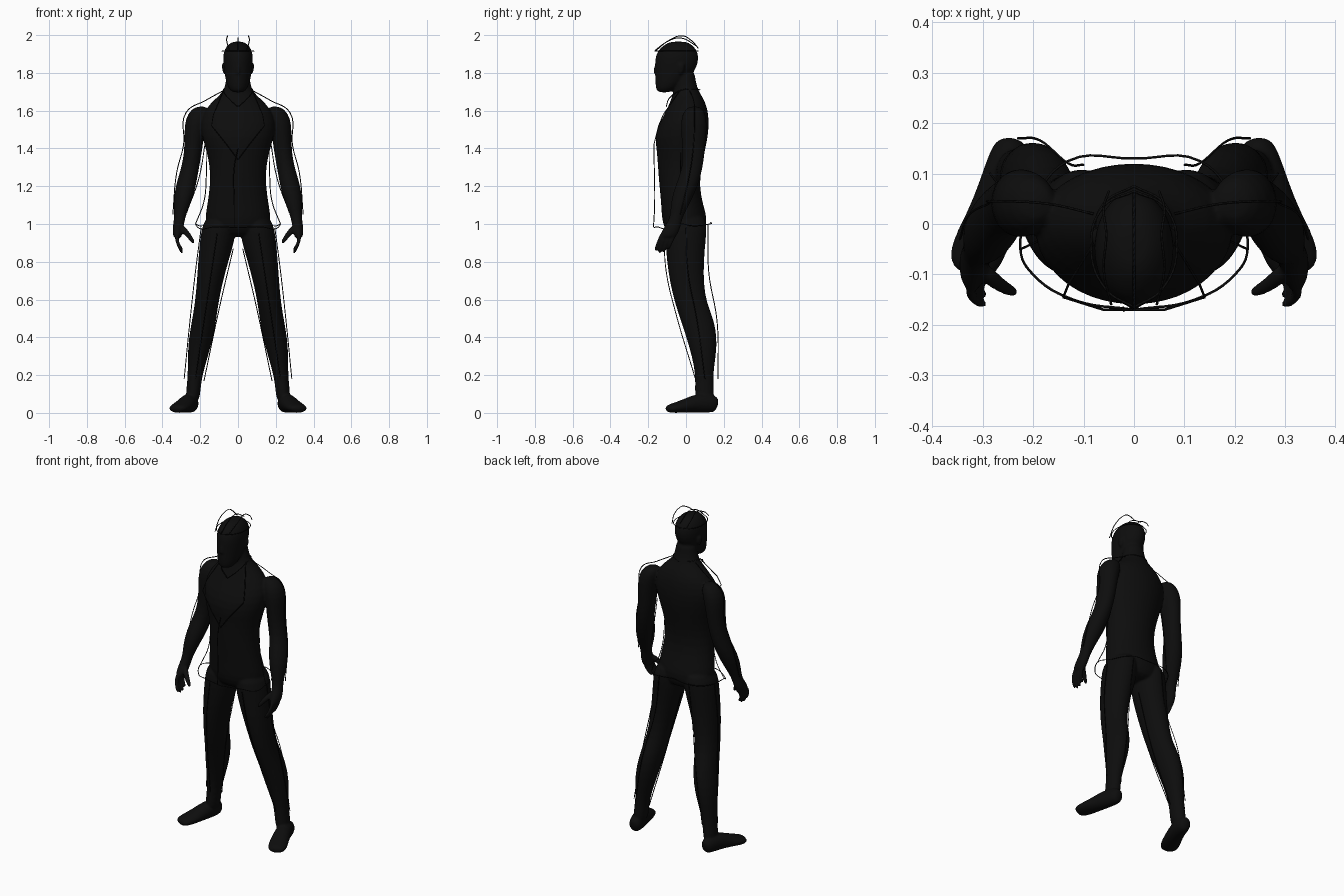
import bpy, bmesh, math
from mathutils import Vector

black = bpy.data.materials.new("black")
black.diffuse_color = (0.004, 0.004, 0.004, 1)


def loft(bm, secs, level=True, side=1, n=16):
    """Closed skin over elliptical sections (x, y, z, rx, ry); level = horizontal rings."""
    pts = [Vector(s[:3]) for s in secs]
    rings = []
    for i, s in enumerate(secs):
        ax, ay = Vector((1, 0, 0)), Vector((0, 1, 0))
        if not level:
            d = pts[min(i + 1, len(pts) - 1)] - pts[max(i - 1, 0)]
            q = d.to_track_quat('Z', 'Y')
            ax, ay = q @ ax, q @ ay
        ring = []
        for k in range(n):
            a = 2 * math.pi * k / n
            p = pts[i] + ax * s[3] * math.cos(a) + ay * s[4] * math.sin(a)
            ring.append(bm.verts.new((p.x * side, p.y, p.z)))
        rings.append(ring)
    for r, q in zip(rings, rings[1:]):
        for k in range(n):
            bm.faces.new((r[k], r[(k + 1) % n], q[(k + 1) % n], q[k]))
    bm.faces.new(rings[0])
    bm.faces.new(rings[-1])


def slab(z, rx, front, back):
    """Centred section given by its half width and front and back depth."""
    return (0, (front + back) / 2, z, rx, (back - front) / 2)


def span(z, x0, x1, y0, y1):
    """Off-centre section given by its extents."""
    return ((x0 + x1) / 2, (y0 + y1) / 2, z, (x1 - x0) / 2, (y1 - y0) / 2)


bm = bmesh.new()

# Torso and neck
loft(bm, [slab(0.93, .10, -.075, .08), slab(0.97, .165, -.115, .105),
          slab(1.03, .178, -.13, .115), slab(1.10, .165, -.132, .092),
          slab(1.20, .15, -.142, .072), slab(1.30, .15, -.15, .082),
          slab(1.38, .168, -.155, .10), slab(1.46, .192, -.168, .118),
          slab(1.54, .205, -.14, .124), slab(1.61, .175, -.10, .116),
          slab(1.66, .125, -.08, .096), slab(1.70, .078, -.066, .07),
          slab(1.75, .064, -.06, .05), slab(1.82, .06, -.06, .05)], n=20)

# Head with nose and ears
loft(bm, [slab(1.695, .03, -.15, -.085), slab(1.72, .054, -.162, -.04),
          slab(1.77, .068, -.164, .02), slab(1.83, .077, -.165, .06),
          slab(1.88, .081, -.165, .069), slab(1.92, .075, -.15, .06),
          slab(1.95, .054, -.115, .032), slab(1.967, .026, -.08, 0)], n=20)
loft(bm, [slab(1.79, .014, -.174, -.14), slab(1.81, .013, -.174, -.14),
          slab(1.86, .009, -.164, -.14)], n=8)

for side in (1, -1):
    loft(bm, [span(1.79, .06, .078, -.04, -.02), span(1.82, .065, .086, -.045, -.005),
              span(1.855, .065, .088, -.045, -.005)], side=side, n=8)
    # Arm from shoulder to palm
    loft(bm, [span(1.625, .16, .225, .01, .08), span(1.585, .15, .268, -.02, .105),
              span(1.53, .165, .284, -.03, .112), span(1.46, .18, .284, -.025, .108),
              span(1.38, .19, .286, -.02, .10), span(1.30, .205, .30, -.02, .09),
              span(1.22, .218, .327, -.05, .07), span(1.15, .235, .34, -.075, .042),
              span(1.08, .262, .34, -.083, .005), span(1.03, .28, .338, -.085, -.02),
              span(.98, .288, .348, -.12, -.028), span(.945, .296, .346, -.138, -.045),
              span(.925, .30, .34, -.135, -.055)], side=side)
    # Fingers and thumb
    for y, drop in ((-.125, .855), (-.105, .84), (-.083, .845), (-.06, .865)):
        loft(bm, [(.322, y, .95, .013, .013), (.325, y - .015, .915, .012, .012),
                  (.312, y - .03, .88, .011, .011), (.292, y - .036, drop, .009, .009)],
             level=False, side=side, n=8)
    loft(bm, [(.305, -.085, .99, .02, .02), (.275, -.115, .955, .017, .017),
              (.25, -.13, .925, .014, .014), (.232, -.138, .895, .01, .01)],
         level=False, side=side, n=8)
    # Leg from hip to ankle
    loft(bm, [span(1.06, .02, .15, -.08, .09), span(1.0, .012, .19, -.118, .115),
              span(.93, .01, .202, -.112, .108), span(.80, .05, .213, -.104, .096),
              span(.68, .083, .22, -.085, .096), span(.58, .102, .23, -.06, .112),
              span(.50, .113, .243, -.033, .148), span(.40, .13, .262, .0, .167),
              span(.30, .158, .268, .03, .16), span(.20, .188, .266, .05, .143),
              span(.12, .198, .275, .045, .15), span(.05, .205, .28, .05, .15)], side=side)
    # Foot
    loft(bm, [(.243, .17, .04, .026, .034), (.245, .14, .05, .042, .05),
              (.262, .07, .054, .047, .054), (.285, 0, .038, .052, .038),
              (.312, -.06, .026, .058, .027), (.33, -.105, .02, .042, .02)],
         level=False, side=side)

bmesh.ops.recalc_face_normals(bm, faces=bm.faces)
mesh = bpy.data.meshes.new("body")
bm.to_mesh(mesh)
bm.free()
body = bpy.data.objects.new("body", mesh)
bpy.context.collection.objects.link(body)
mesh.materials.append(black)
mesh.polygons.foreach_set("use_smooth", [True] * len(mesh.polygons))
body.modifiers.new("round", 'SUBSURF').levels = 1
fuse = body.modifiers.new("fuse", 'REMESH')
fuse.mode, fuse.voxel_size, fuse.use_smooth_shade = 'VOXEL', 0.006, True
soft = body.modifiers.new("soften", 'SMOOTH')
soft.factor, soft.iterations = 0.5, 4


def line(name, pts, mirror=True, smooth=True):
    """Thin wire through points, optionally repeated on the other side."""
    cu = bpy.data.curves.new(name, 'CURVE')
    cu.dimensions, cu.bevel_depth, cu.bevel_resolution, cu.resolution_u = '3D', 0.0025, 0, 6
    for s in (1, -1) if mirror else (1,):
        sp = cu.splines.new('BEZIER')
        sp.bezier_points.add(len(pts) - 1)
        for b, (x, y, z) in zip(sp.bezier_points, pts):
            b.co = (x * s, y, z)
            b.handle_left_type = b.handle_right_type = 'AUTO' if smooth else 'VECTOR'
    ob = bpy.data.objects.new(name, cu)
    bpy.context.collection.objects.link(ob)
    cu.materials.append(black)


# Hair outlines
line("hair_arc", [(.045, -.16, 1.918), (.06, -.09, 1.972), (.055, -.02, 1.996),
                  (.06, .03, 1.97), (.05, .065, 1.93)])
line("hair_parting", [(0, -.165, 1.918), (0, -.1, 1.965), (0, -.03, 1.985), (0, .06, 1.94)], mirror=False)
line("hair_band", [(0, -.165, 1.915), (.055, -.13, 1.915), (.085, -.05, 1.915),
                   (.06, .035, 1.915), (0, .065, 1.915)])
# Jacket outlines
line("collar", [(0, .075, 1.71), (.06, .04, 1.715), (.078, -.02, 1.71),
                (.055, -.085, 1.67), (0, -.105, 1.62)])
line("lapel", [(.075, -.03, 1.71), (.13, -.12, 1.58), (.14, -.145, 1.52),
               (.06, -.17, 1.42), (0, -.17, 1.34)], smooth=False)
line("jacket_opening", [(0, -.17, 1.40), (-.02, -.168, 1.30), (-.02, -.166, 1.1), (-.02, -.172, .985)], mirror=False)
line("jacket_side", [(.165, -.03, 1.43), (.168, -.03, 1.25), (.18, -.03, 1.12), (.225, -.05, 1.0)])
line("jacket_hem", [(0, -.17, .98), (.12, -.15, .985), (.2, -.1, .975), (.225, -.05, 1.0),
                    (.2, .04, .99), (.13, .125, 1.0), (0, .13, 1.01)])
line("sleeve_outer", [(.08, .02, 1.705), (.17, .04, 1.655), (.275, .045, 1.59),
                      (.288, .04, 1.42), (.325, .02, 1.27), (.345, -.03, 1.05)])
line("sleeve_inner", [(.175, .03, 1.42), (.205, .02, 1.25), (.272, -.04, 1.06)])
# Trouser outlines
line("trouser_outer", [(.195, 0, .98), (.225, .01, .75), (.255, .06, .48), (.285, .1, .18)])
line("trouser_inner", [(.025, .01, .87), (.1, .03, .55), (.18, .1, .17)])
line("trouser_front", [(.11, -.118, .95), (.14, -.105, .75), (.17, -.06, .55), (.225, .05, .18)])
line("trouser_back", [(.1, .117, 1.0), (.13, .12, .75), (.185, .165, .48), (.23, .17, .18)])
